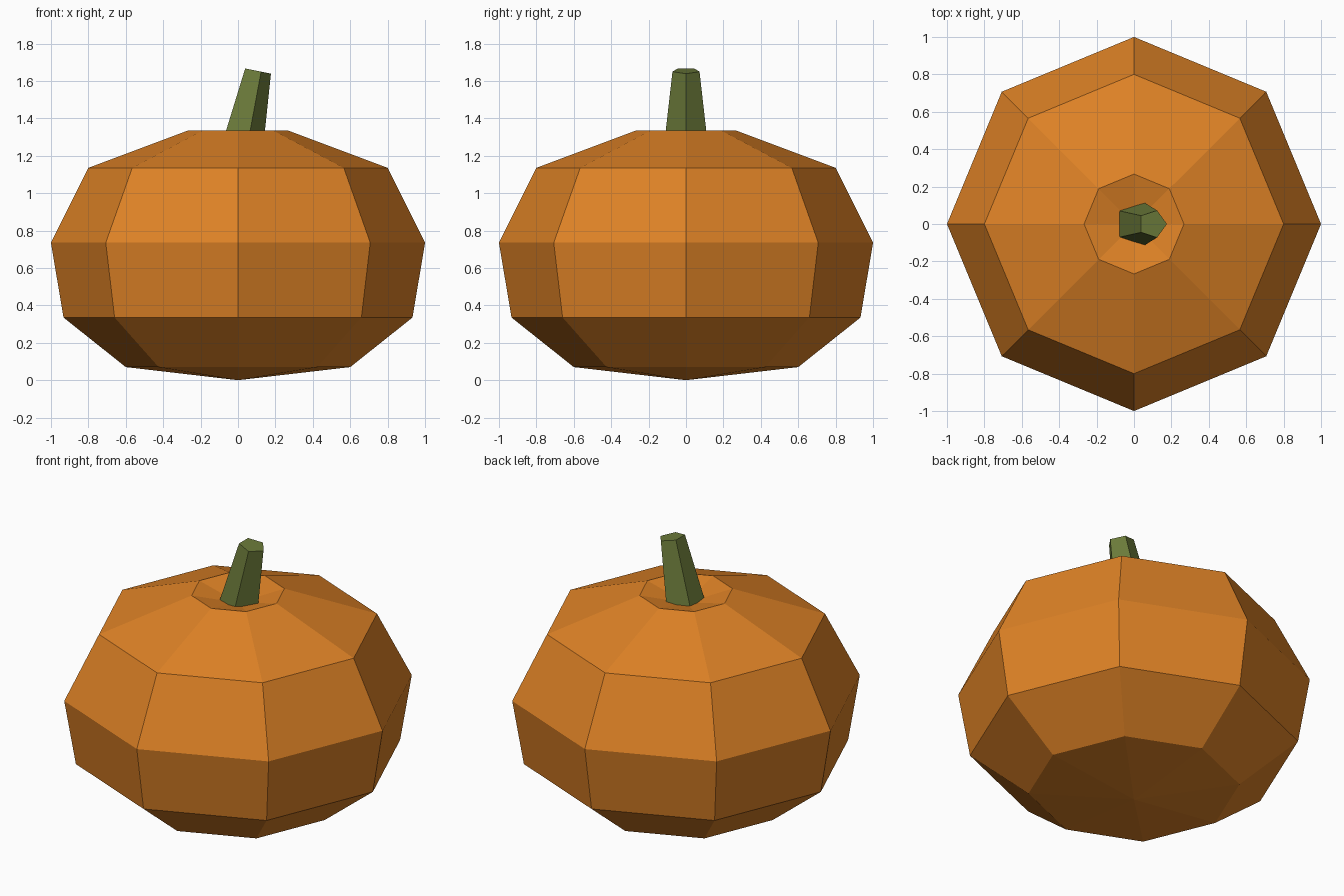
import bpy, bmesh, math
from mathutils import Vector

if "Cube" in bpy.data.objects:
    bpy.data.objects.remove(bpy.data.objects["Cube"])


def material(name, rgb):
    m = bpy.data.materials.new(name)
    m.diffuse_color = (*rgb, 1)
    m.use_nodes = True
    m.node_tree.nodes["Principled BSDF"].inputs["Base Color"].default_value = m.diffuse_color
    return m


def ring(bm, sides, radius, z, x=0.0, slope=0.0):
    """Polygon ring with a corner on +x; slope tilts its plane along x."""
    verts = []
    for i in range(sides):
        a = 2 * math.pi * i / sides
        dx = radius * math.cos(a)
        verts.append(bm.verts.new((x + dx, radius * math.sin(a), z + slope * dx)))
    return verts


def bridge(bm, low, high):
    n = len(low)
    for i in range(n):
        j = (i + 1) % n
        bm.faces.new((low[i], low[j], high[j], high[i]))


def finish(bm, name, mat):
    bmesh.ops.recalc_face_normals(bm, faces=bm.faces[:])
    mesh = bpy.data.meshes.new(name)
    bm.to_mesh(mesh)
    bm.free()
    mesh.materials.append(mat)
    obj = bpy.data.objects.new(name, mesh)
    bpy.context.collection.objects.link(obj)
    return obj


orange = material("pumpkin orange", (0.73, 0.223, 0.019))
green = material("stem green", (0.147, 0.195, 0.042))

# Pumpkin body: eight-sided lathe with a shallow dimple on top
bm = bmesh.new()
profile = [(0.6, 0.07), (0.933, 0.335), (1.0, 0.735), (0.8, 1.135), (0.267, 1.335)]
rings = [ring(bm, 8, r, z) for r, z in profile]
for low, high in zip(rings, rings[1:]):
    bridge(bm, low, high)
for loop, z in ((rings[0], 0.0), (rings[-1], 1.268)):
    tip = bm.verts.new(Vector((0, 0, z)))
    for i in range(8):
        bm.faces.new((loop[i], loop[(i + 1) % 8], tip))
finish(bm, "pumpkin_body", orange)

# Stem: tapered five-sided prism leaning to +x with a tilted top
bm = bmesh.new()
base = ring(bm, 5, 0.13, 1.2)
top = ring(bm, 5, 0.076, 1.654, x=0.1, slope=-0.2)
bridge(bm, base, top)
bm.faces.new(base)
bm.faces.new(top)
finish(bm, "stem", green)
